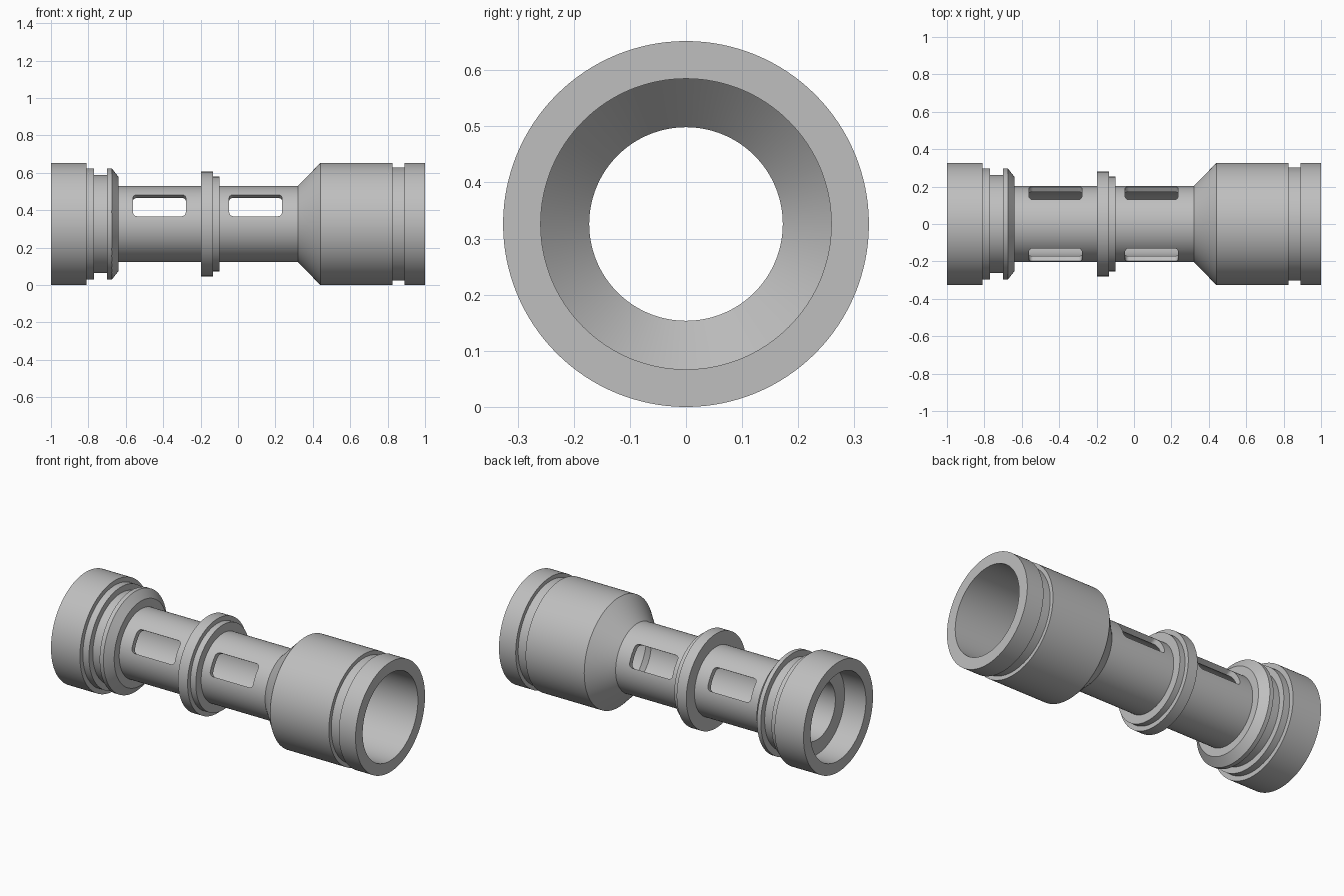
import bpy, bmesh, math
from mathutils import Matrix, Vector

cube = bpy.data.objects.get("Cube")
if cube:
    bpy.data.objects.remove(cube, do_unlink=True)

R = 0.326            # largest radius, also the axis height
TUBE, BORE, MOUTH = 0.203, 0.1725, 0.259

grey = bpy.data.materials.new("plain grey")
grey.use_nodes = True
colour = (0.52, 0.52, 0.52, 1)
grey.diffuse_color = colour
grey.node_tree.nodes["Principled BSDF"].inputs["Base Color"].default_value = colour


def make_object(name, bm):
    bmesh.ops.recalc_face_normals(bm, faces=bm.faces)
    mesh = bpy.data.meshes.new(name)
    bm.to_mesh(mesh)
    bm.free()
    mesh.materials.append(grey)
    obj = bpy.data.objects.new(name, mesh)
    bpy.context.collection.objects.link(obj)
    return obj


def lathe(name, profile, steps=128):
    """Revolve a closed (x, radius) outline about the long axis."""
    bm = bmesh.new()
    verts = [bm.verts.new((x, 0, r)) for x, r in profile]
    edges = [bm.edges.new((v, verts[i - 1])) for i, v in enumerate(verts)]
    bmesh.ops.spin(bm, geom=verts + edges, cent=(0, 0, 0), axis=(1, 0, 0),
                   angle=math.tau, steps=steps, use_merge=True)
    bmesh.ops.remove_doubles(bm, verts=bm.verts, dist=1e-5)
    bmesh.ops.translate(bm, verts=bm.verts, vec=(0, 0, R))
    return make_object(name, bm)


def slot_cutter(name, x, angle, length=0.282, width=0.134, depth=0.2):
    """Rounded block pointing out from the axis at an angle above the horizontal."""
    bm = bmesh.new()
    bmesh.ops.create_cube(bm, size=1, matrix=Matrix.Diagonal((length, depth, width, 1)))
    corners = [e for e in bm.edges
               if abs((e.verts[0].co - e.verts[1].co).normalized().y) > 0.9]
    bmesh.ops.bevel(bm, geom=corners, offset=0.022, segments=6, profile=0.5,
                    affect='EDGES')
    bmesh.ops.translate(bm, verts=bm.verts, vec=(0, 0.2, 0))
    bmesh.ops.transform(bm, verts=bm.verts, matrix=Matrix.Translation(Vector((x, 0, R)))
                        @ Matrix.Rotation(angle, 4, 'X'))
    return make_object(name, bm)


# Outer outline from the rear cup to the front mouth
rear_cup = [(-1, R), (-0.81, R), (-0.81, 0.298), (-0.77, 0.298), (-0.77, 0.262),
            (-0.70, 0.262), (-0.70, 0.298), (-0.675, 0.298), (-0.638, 0.25),
            (-0.638, TUBE)]
collar = [(-0.198, TUBE), (-0.198, 0.28), (-0.135, 0.28), (-0.135, 0.253),
          (-0.10, 0.253), (-0.10, TUBE)]
head = [(0.32, TUBE), (0.44, R), (0.825, R), (0.825, 0.303), (0.89, 0.303),
        (0.89, R), (1, R)]
# Inner outline back from the mouth to the rear recess
inside = [(1, MOUTH), (0.44, MOUTH), (0.35, BORE), (-0.86, BORE),
          (-0.86, MOUTH), (-1, MOUTH)]
body = lathe("turned_body", rear_cup + collar + head + inside)

# Two pairs of windows in the tube, front and back
base = math.radians(31)
cutters = []
for x in (-0.42, 0.094):
    for angle in (base, math.pi - base):
        cutter = slot_cutter("window_cutter", x, angle)
        cutter.hide_render = True
        cutters.append(cutter)
        mod = body.modifiers.new("window", 'BOOLEAN')
        mod.operation = 'DIFFERENCE'
        mod.solver = 'EXACT'
        mod.object = cutter

bpy.ops.object.select_all(action='DESELECT')
body.select_set(True)
bpy.context.view_layer.objects.active = body
for mod in list(body.modifiers):
    bpy.ops.object.modifier_apply(modifier=mod.name)
for cutter in cutters:
    bpy.data.objects.remove(cutter, do_unlink=True)
bpy.ops.object.shade_smooth_by_angle(angle=math.radians(25))
